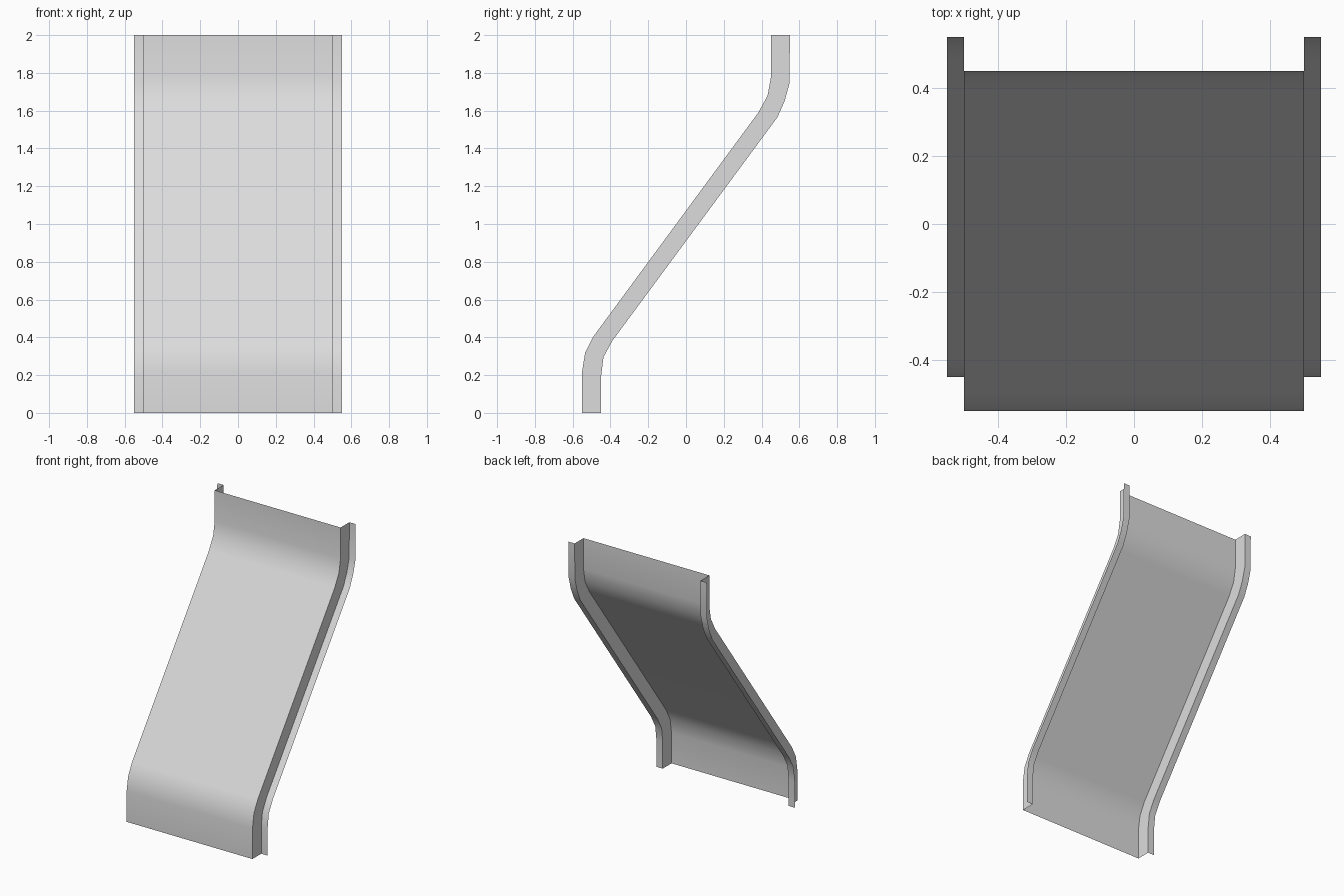
import bpy
import bmesh

cube = bpy.data.objects.get("Cube")
if cube:
    bpy.data.objects.remove(cube, do_unlink=True)

# Material
GREY = (0.72, 0.72, 0.72, 1.0)
grey = bpy.data.materials.new("light grey metal")
grey.use_nodes = True
grey.diffuse_color = GREY
grey.node_tree.nodes["Principled BSDF"].inputs["Base Color"].default_value = GREY

# Side profiles as (y, z): the outer sheet in front, the flange line behind
FRONT = [(-0.55, 0), (-0.55, 0.22), (-0.534, 0.32), (-0.49, 0.405),
         (0.383, 1.59), (0.432, 1.68), (0.45, 1.78), (0.45, 2)]
BACK = [(-0.45, 0), (-0.45, 0.19), (-0.437, 0.295), (-0.389, 0.383),
        (0.484, 1.565), (0.522, 1.65), (0.548, 1.745), (0.55, 2)]

HALF_PANEL = 0.5
HALF_WIDTH = 0.55


def strip(name, edge_a, edge_b):
    """Sheet spanning two edges, each an (x, profile) pair."""
    bm = bmesh.new()
    rails = [[bm.verts.new((x, y, z)) for y, z in profile]
             for x, profile in (edge_a, edge_b)]
    a, b = rails
    for i in range(len(a) - 1):
        bm.faces.new((a[i], b[i], b[i + 1], a[i + 1]))
    mesh = bpy.data.meshes.new(name)
    bm.to_mesh(mesh)
    bm.free()
    mesh.materials.append(grey)
    obj = bpy.data.objects.new(name, mesh)
    bpy.context.collection.objects.link(obj)
    for other in bpy.context.selected_objects:
        other.select_set(False)
    obj.select_set(True)
    bpy.context.view_layer.objects.active = obj
    bpy.ops.object.shade_smooth_by_angle()
    return obj


# Hat-shaped cross-section, swept from the right flange to the left flange
section = [(-HALF_WIDTH, BACK), (-HALF_PANEL, BACK), (-HALF_PANEL, FRONT),
           (HALF_PANEL, FRONT), (HALF_PANEL, BACK), (HALF_WIDTH, BACK)]
names = ["right_flange", "right_wall", "front_panel", "left_wall", "left_flange"]
for part, start, end in zip(names, section, section[1:]):
    strip(part, start, end)
